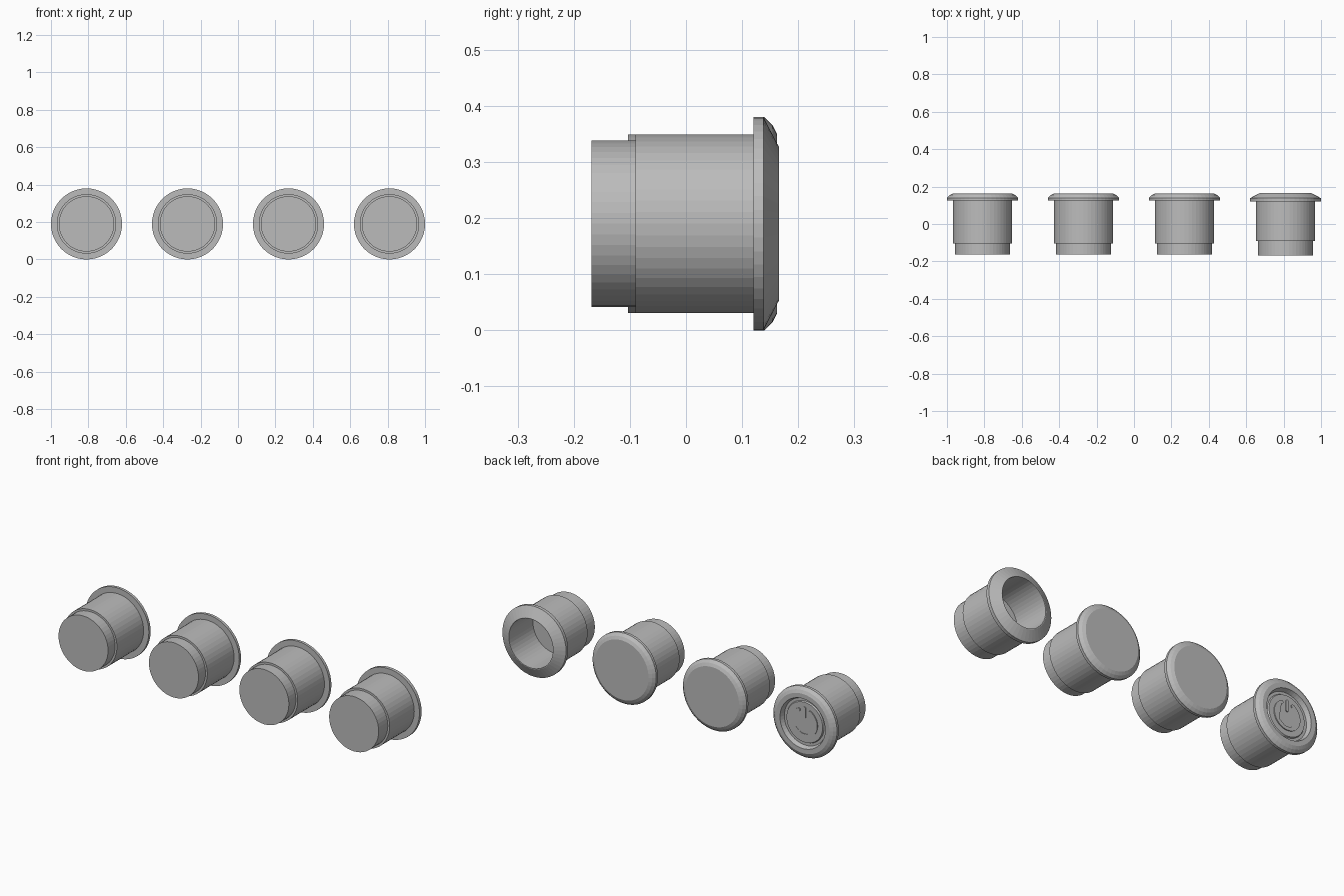
import bpy
import bmesh
from math import pi, sin, cos
from mathutils import Vector, Matrix

old = bpy.data.objects.get("Cube")
if old:
    bpy.data.objects.remove(old, do_unlink=True)

SIDES = 48
AXIS_Z = 0.19
SPACING = 0.54

grey = bpy.data.materials.new("plain_grey")
grey.use_nodes = True
colour = (0.5, 0.5, 0.5, 1)
grey.diffuse_color = colour
grey.node_tree.nodes["Principled BSDF"].inputs["Base Color"].default_value = colour


def finish(name, bm, x):
    bmesh.ops.recalc_face_normals(bm, faces=bm.faces)
    mesh = bpy.data.meshes.new(name)
    bm.to_mesh(mesh)
    bm.free()
    mesh.materials.append(grey)
    obj = bpy.data.objects.new(name, mesh)
    obj.location = (x, 0, AXIS_Z)
    bpy.context.collection.objects.link(obj)
    return obj


def lathe(name, profile, x):
    """Turn (radius, y) points round the y axis; both ends are closed flat."""
    bm = bmesh.new()
    rings = []
    for r, y in profile:
        rings.append([bm.verts.new((r * cos(2 * pi * i / SIDES), y, r * sin(2 * pi * i / SIDES)))
                      for i in range(SIDES)])
    for a, b in zip(rings, rings[1:]):
        for i in range(SIDES):
            j = (i + 1) % SIDES
            bm.faces.new((a[i], a[j], b[j], b[i]))
    bm.faces.new(rings[0])
    bm.faces.new(rings[-1])
    return finish(name, bm, x)


def stroke(name, path, width, y, height, x):
    """Raised flat stroke with rounded ends along (x, z) points."""
    pts = [Vector(p) for p in path]
    left, right = [], []
    for i, p in enumerate(pts):
        d = (pts[min(i + 1, len(pts) - 1)] - pts[max(i - 1, 0)]).normalized()
        n = Vector((-d.y, d.x)) * width / 2
        left.append(p + n)
        right.append(p - n)

    def cap(centre, start):
        arm = start - centre
        return [centre + Matrix.Rotation(-pi * k / 6, 2) @ arm for k in range(1, 6)]

    outline = left + cap(pts[-1], left[-1]) + right[::-1] + cap(pts[0], right[0])
    bm = bmesh.new()
    low = [bm.verts.new((p.x, y, p.y)) for p in outline]
    high = [bm.verts.new((p.x, y + height, p.y)) for p in outline]
    bm.faces.new(low)
    bm.faces.new(high)
    for i in range(len(low)):
        j = (i + 1) % len(low)
        bm.faces.new((low[i], low[j], high[j], high[i]))
    bmesh.ops.triangulate(bm, faces=[f for f in bm.faces if len(f.verts) > 4])
    return finish(name, bm, x)


# Barrel, flange and rounded rim shared by the closed buttons
shell = [(0.148, -0.163), (0.148, -0.103), (0.159, -0.103), (0.159, 0.125),
         (0.19, 0.125), (0.19, 0.14), (0.176, 0.154), (0.16, 0.162)]
# Dished face of the button with a symbol
dish = [(0.135, 0.162), (0.126, 0.138), (0.112, 0.138), (0.108, 0.145)]
# Housing with an open bore
housing = [(0.148, -0.168), (0.148, -0.09), (0.159, -0.09), (0.159, 0.12),
           (0.19, 0.12), (0.19, 0.138), (0.136, 0.166), (0.132, 0.166), (0.132, -0.04)]

far_right, mid_right, mid_left, far_left = [SPACING * (i - 1.5) for i in range(4)]
lathe("symbol_button", shell + dish, far_right)
lathe("plain_button_right", shell, mid_right)
lathe("plain_button_left", shell, mid_left)
lathe("open_housing", housing, far_left)

# Raised symbol: a broken ring and an upright bar
gap = 0.5
steps = 36
arc = [(0.07 * sin(a), 0.07 * cos(a))
       for a in (gap + (2 * pi - 2 * gap) * i / steps for i in range(steps + 1))]
stroke("symbol_ring", arc, 0.018, 0.144, 0.006, far_right)
stroke("symbol_bar", [(0, 0.03), (0, 0.075)], 0.018, 0.144, 0.006, far_right)
